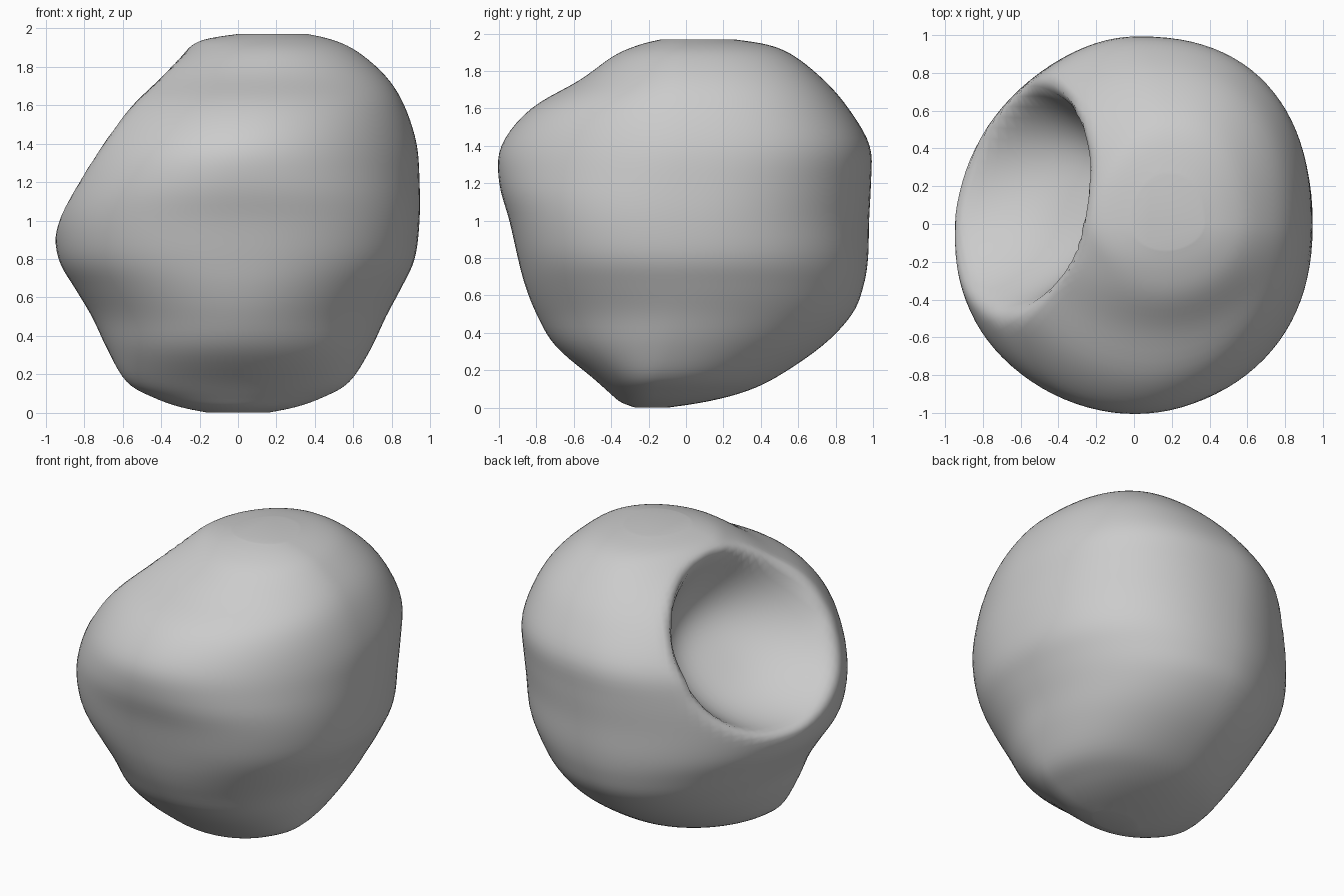
import bpy, bmesh, math
from mathutils import Vector

if "Cube" in bpy.data.objects:
    bpy.data.objects.remove(bpy.data.objects["Cube"])

# Body cross-sections: z, left, right, front, back extents
RINGS = [
    (0.00, -.15, .15, -.27, -.10), (0.03, -.30, .30, -.35, .10),
    (0.08, -.44, .44, -.41, .30), (0.16, -.58, .58, -.50, .48),
    (0.33, -.68, .69, -.70, .73), (0.50, -.76, .77, -.80, .89),
    (0.65, -.85, .85, -.86, .95), (0.80, -.935, .92, -.90, .975),
    (1.00, -.955, .945, -.945, .98), (1.20, -.91, .945, -1.0, .99),
    (1.40, -.83, .93, -.99, .985), (1.60, -.70, .865, -.83, .87),
    (1.75, -.52, .77, -.57, .74), (1.88, -.29, .62, -.39, .58),
    (1.94, -.18, .49, -.25, .44), (1.97, 0.0, .36, -.13, .25),
]
SEGMENTS, STEPS = 96, 5

# Corner fullness of each quarter at low, middle and high level
FULLNESS = {(1, 1): (2.1, 2.15, 2.4), (-1, 1): (1.9, 1.82, 1.9),
            (-1, -1): (2.0, 2.3, 2.0), (1, -1): (2.0, 2.3, 1.9)}

# Crater: mouth centre, outward axis, deeper side, radius and depth
MOUTH = Vector((-.58, .15, 1.38))
AXIS = Vector((-.81, .10, .58)).normalized()
DEEP = Vector((.45, .55, .55))
DEEP = (DEEP - AXIS * DEEP.dot(AXIS)).normalized()
RADIUS, DEPTH = .58, .37


def catmull(a, b, c, d, t):
    return .5 * (2*b + (c - a)*t + (2*a - 5*b + 4*c - d)*t*t + (3*b - a - 3*c + d)*t**3)


def ease(t):
    t = max(0, min(1, t))
    return t * t * (3 - 2 * t)


def smooth_rings(rings):
    out = []
    for i in range(len(rings) - 1):
        quad = [rings[max(0, min(len(rings) - 1, i + k))] for k in (-1, 0, 1, 2)]
        for s in range(STEPS):
            out.append([catmull(*v, s / STEPS) for v in zip(*quad)])
    return out + [list(rings[-1])]


def section_point(ring, angle):
    # Four rounded quarters around a slightly drifting centre
    z, x0, x1, y0, y1 = ring
    cx, cy = .17 * ease((z - 1.2) / .75), -.18 * (1 - ease(z / .6))
    c, s = math.cos(angle), math.sin(angle)
    low, mid, high = FULLNESS[(1 if c > 0 else -1, 1 if s > 0 else -1)]
    power = low + (mid - low) * ease((z - .4) / .5) + (high - mid) * ease((z - .95) / .5)
    x = abs(c) ** (2 / power) * ((x1 - cx) if c > 0 else (x0 - cx))
    y = abs(s) ** (2 / power) * ((y1 - cy) if s > 0 else (y0 - cy))
    return Vector((cx + x, cy + y, z))


def dent(p):
    # Lower any point standing above the lopsided crater bowl onto it
    rel = p - MOUTH
    along = rel.dot(AXIS)
    t = (rel - AXIS * along).length / RADIUS
    tilt = max(.4, min(1.5, 1 + .5 * rel.dot(DEEP) / RADIUS))
    bowl = -DEPTH * (1 - t ** 3) * tilt
    if -.3 < along and along > bowl:
        return p + AXIS * (bowl - along)
    return p


bm = bmesh.new()
loops = []
for ring in smooth_rings(RINGS):
    loops.append([bm.verts.new(dent(section_point(ring, math.tau * k / SEGMENTS)))
                  for k in range(SEGMENTS)])

# Skin between the rings, then cap both ends
for low, high in zip(loops, loops[1:]):
    for k in range(SEGMENTS):
        n = (k + 1) % SEGMENTS
        bm.faces.new((low[k], low[n], high[n], high[k]))
bm.faces.new(loops[0][::-1])
bm.faces.new(loops[-1])
for face in bm.faces:
    face.smooth = True

mesh = bpy.data.meshes.new("cratered_boulder")
bm.to_mesh(mesh)
bm.free()
boulder = bpy.data.objects.new("cratered_boulder", mesh)
bpy.context.collection.objects.link(boulder)

# Soften ring creases and the crater rim
soften = boulder.modifiers.new("soften", 'SMOOTH')
soften.factor, soften.iterations = .5, 5
